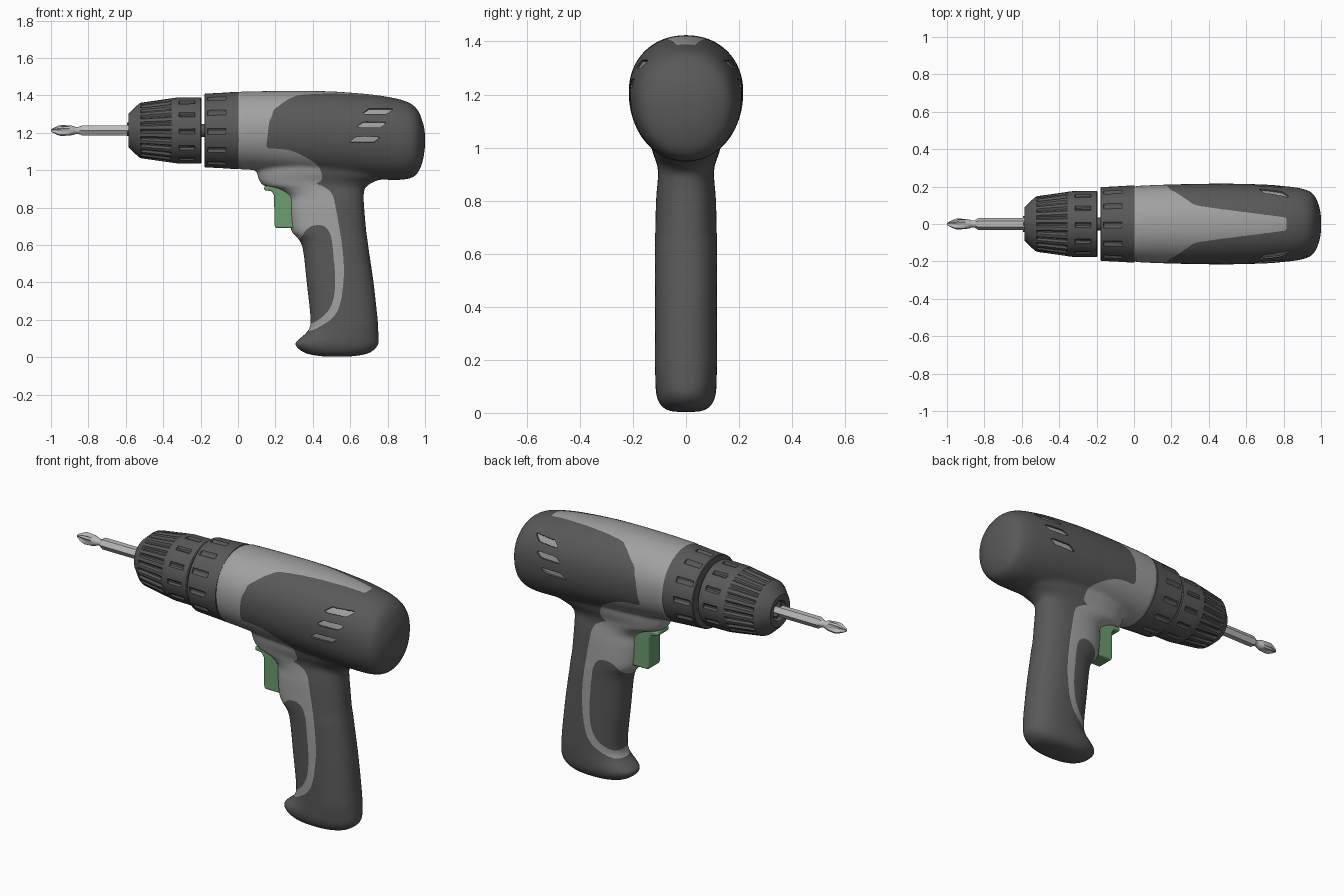
import bpy, bmesh, math
from mathutils import Vector, Matrix

if "Cube" in bpy.data.objects:
    bpy.data.objects.remove(bpy.data.objects["Cube"])

AXIS_Z = 1.212


def material(name, rgb):
    m = bpy.data.materials.new(name)
    m.diffuse_color = (*rgb, 1)
    m.use_nodes = True
    m.node_tree.nodes["Principled BSDF"].inputs["Base Color"].default_value = m.diffuse_color
    return m


DARK = material("dark_grey", (.1, .1, .1))
LIGHT = material("light_grey", (.36, .36, .36))
STEEL = material("steel", (.5, .5, .5))
GREEN = material("green", (.15, .34, .16))


def spline(pts, n=4):
    P = [Vector(p) for p in pts]
    P = [P[0]] + P + [P[-1]]
    out = []
    for a, b, c, d in zip(P, P[1:], P[2:], P[3:]):
        for k in range(n):
            t = k / n
            out.append(.5 * (2 * b + (c - a) * t + (2 * a - 5 * b + 4 * c - d) * t * t
                             + (3 * b - a - 3 * c + d) * t ** 3))
    return out + [P[-1]]


def skin(bm, rings):
    R = [[bm.verts.new(p) for p in ring] for ring in rings]
    n = len(R[0])
    for a, b in zip(R, R[1:]):
        for j in range(n):
            bm.faces.new((a[j], a[(j + 1) % n], b[(j + 1) % n], b[j]))
    bm.faces.new(R[0])
    bm.faces.new(R[-1])


def finish(name, bm, mats, angle=35):
    me = bpy.data.meshes.new(name)
    bmesh.ops.recalc_face_normals(bm, faces=bm.faces[:])
    bm.to_mesh(me)
    bm.free()
    ob = bpy.data.objects.new(name, me)
    bpy.context.collection.objects.link(ob)
    for m in mats:
        me.materials.append(m)
    bpy.ops.object.select_all(action='DESELECT')
    ob.select_set(True)
    bpy.context.view_layer.objects.active = ob
    bpy.ops.object.shade_smooth_by_angle(angle=math.radians(angle))
    return ob


def oval(n, power):
    for j in range(n):
        a = 2 * math.pi * j / n
        c, s = math.cos(a), math.sin(a)
        yield (math.copysign(abs(c) ** (2 / power), c), math.copysign(abs(s) ** (2 / power), s))


def lathe(name, profile, mat, segs, width=2):
    """Turn (x, radius, groove depth, groove period) about the drill axis."""
    bm = bmesh.new()
    rings = []
    for x, r, d, period in profile:
        ring = []
        for j in range(segs):
            a = 2 * math.pi * j / segs
            q = r - d if d and j % period < width else r
            ring.append((x, q * math.cos(a), AXIS_Z + q * math.sin(a)))
        rings.append(ring)
    skin(bm, rings)
    return finish(name, bm, [mat], 30)


def inside(poly, x, y):
    """Signed distance to a polygon, positive inside."""
    best, sign = 1e9, -1
    ax, ay = poly[-1]
    for bx, by in poly:
        ex, ey, wx, wy = bx - ax, by - ay, x - ax, y - ay
        t = max(0, min(1, (wx * ex + wy * ey) / (ex * ex + ey * ey + 1e-12)))
        dx, dy = wx - ex * t, wy - ey * t
        best = min(best, dx * dx + dy * dy)
        if (ay > y) != (by > y) and x < ax + ex * (y - ay) / ey:
            sign = -sign
        ax, ay = bx, by
    return sign * math.sqrt(best)


def paint(bm, f, index):
    """Cut the mesh along f = 0 and colour the side where f > 0."""
    val = {}
    for v in bm.verts:
        q = f(v.co)
        val[v] = 0 if abs(q) < .0012 else q
    for e in bm.edges[:]:
        a, b = e.verts
        if val[a] * val[b] < 0:
            _, nv = bmesh.utils.edge_split(e, a, val[a] / (val[a] - val[b]))
            val[nv] = 0
    bmesh.ops.connect_verts(bm, verts=[v for v in val if val[v] == 0])
    faces = [fc for fc in bm.faces if sum(val[v] for v in fc.verts) > 0]
    for fc in faces:
        fc.material_index = index
    return faces


# Housing: motor barrel (x, top, bottom, half width)
barrel = [(-.05, 1.39, 1.03, .18), (-.01, 1.40, 1.02, .19), (.005, 1.418, 1.005, .203),
          (.04, 1.42, 1.003, .205), (.12, 1.422, .998, .209), (.3, 1.424, .982, .214),
          (.5, 1.421, .965, .216), (.7, 1.406, .952, .211), (.8, 1.392, .948, .203),
          (.87, 1.377, .948, .195), (.92, 1.358, .956, .183), (.95, 1.335, .972, .168),
          (.97, 1.305, 1.0, .143), (.985, 1.265, 1.04, .11), (.995, 1.23, 1.085, .075),
          (1.0, 1.19, 1.13, .04)]
# Housing: handle (z, front x, back x, half width)
handle = [(.004, .45, .61, .05), (.018, .37, .69, .085), (.045, .322, .735, .105),
          (.075, .305, .752, .113), (.1, .33, .753, .115), (.14, .373, .75, .116),
          (.2, .388, .747, .117), (.4, .367, .725, .117), (.57, .348, .7, .117),
          (.63, .325, .692, .117), (.68, .283, .685, .116), (.8, .27, .675, .113),
          (.86, .266, .672, .108), (.9, .2, .677, .105), (.915, .14, .69, .106),
          (.94, .115, .73, .11), (.96, .107, .79, .118), (1.0, .1, .85, .13), (1.06, .1, .88, .13)]
bm = bmesh.new()
rings = []
for x, top, bot, w in spline(barrel):
    zc = bot + (top - bot) * .53
    rings.append([(x, w * c, zc + s * (top - zc if s > 0 else zc - bot)) for c, s in oval(72, 2.1)])
skin(bm, rings)
skin(bm, [[((a + b) / 2 + (b - a) / 2 * c, w * s, z) for c, s in oval(72, 2.4)]
          for z, a, b, w in spline(handle)])
housing = finish("housing", bm, [])
rm = housing.modifiers.new("fuse", 'REMESH')
rm.mode, rm.voxel_size = 'VOXEL', .011
sm = housing.modifiers.new("blend", 'SMOOTH')
sm.factor, sm.iterations = .5, 8
bm = bmesh.new()
bm.from_object(housing, bpy.context.evaluated_depsgraph_get())
bpy.data.objects.remove(housing)


def outline(curve, corners=()):
    return [(p[0], p[1]) for p in spline(curve, 3)] + list(corners)


# Two-tone panels: dark shell, grip pad, light wedge on top
shell = outline([(.2, 1.6), (.19, 1.33), (.168, 1.26), (.158, 1.18), (.155, 1.12), (.2, 1.115),
                 (.28, 1.105), (.36, 1.07), (.43, 1.02), (.45, .965), (.44, .938), (.42, .928),
                 (.46, .91), (.505, .87), (.53, .76), (.56, .57), (.565, .42), (.545, .28),
                 (.505, .21), (.44, .165), (.38, .14), (.25, .13)],
                [(.2, -.1), (1.2, -.1), (1.2, 1.6)])
pad = outline([(.31, .6), (.34, .645), (.37, .685), (.41, .705), (.46, .7), (.495, .655), (.51, .55),
               (.52, .41), (.51, .31), (.48, .245), (.43, .2), (.385, .18), (.3, .17)],
              [(.2, .17), (.2, .6)])
edge = outline([(.14, .22), (.19, .187), (.235, .163), (.3, .117), (.355, .096), (.62, .06), (.815, .035)])
wedge = edge + [(x, -y) for x, y in reversed(edge)]
vents = [[(x, z), (x + .135, z), (x + .175, z + .03), (x + .04, z + .03)]
         for x, z in ((.66, 1.3), (.628, 1.228), (.592, 1.148))]


def light(p):
    v = -max(inside(shell, p.x, p.z), inside(pad, p.x, p.z))
    return max(v, inside(wedge, p.x, p.y)) if p.z > 1.27 else v


def vent(p):
    if p.x < .5 or p.z < 1.05:
        return -1
    return max(inside(v, p.x, p.z) for v in vents)


paint(bm, light, 1)
slots = paint(bm, vent, 1)
bm.normal_update()
rim = bmesh.ops.inset_region(bm, faces=slots, thickness=.001, depth=-.008, use_boundary=True)
for fc in rim["faces"]:
    fc.material_index = 0
finish("housing", bm, [DARK, LIGHT], 40)

# Trigger
bm = bmesh.new()
side = [(.14, .892), (.14, .915), (.33, .915), (.33, .69), (.2, .69), (.195, .71), (.193, .865), (.18, .888)]
skin(bm, [[(x, y, z) for x, z in side] for y in (-.052, .052)])
trigger = finish("trigger", bm, [GREEN])
bv = trigger.modifiers.new("soft_edges", 'BEVEL')
bv.width, bv.segments = .008, 3

# Clutch collar, spindle and chuck
lathe("clutch_collar", [(-.18, .03, 0, 1), (-.18, .193, 0, 1), (-.176, .197, 0, 1), (-.162, .198, 0, 1),
                        (-.16, .198, .008, 10), (-.065, .203, .008, 10), (-.063, .203, 0, 1),
                        (-.004, .207, 0, 1), (.004, .207, 0, 1), (.004, .19, 0, 1)], DARK, 120)
lathe("spindle", [(-.21, .035, 0, 1), (-.17, .035, 0, 1)], DARK, 32)
lathe("chuck", [(-.55, .045, 0, 1), (-.582, .055, 0, 1), (-.586, .062, 0, 1), (-.586, .088, 0, 1),
                (-.58, .096, 0, 1), (-.532, .141, 0, 1), (-.52, .148, 0, 1), (-.51, .15, .011, 5),
                (-.37, .17, .011, 5), (-.355, .172, 0, 1), (-.333, .175, 0, 1), (-.316, .176, 0, 1),
                (-.314, .176, .008, 10), (-.232, .177, .008, 10), (-.23, .177, 0, 1),
                (-.2, .177, 0, 1), (-.195, .173, 0, 1), (-.195, .03, 0, 1)], DARK, 120)

# Chuck jaws
bm = bmesh.new()
for k in range(3):
    m = (Matrix.Translation((-.57, 0, AXIS_Z)) @ Matrix.Rotation(k * math.tau / 3, 4, 'X')
         @ Matrix.Translation((0, 0, .034)) @ Matrix.Diagonal((.045, .018, .02, 1)))
    bmesh.ops.create_cube(bm, size=1, matrix=m)
finish("chuck_jaws", bm, [DARK])

# Screwdriver bit: hexagonal shank and cross tip
lathe("bit_shank", [(-.54, .031, 0, 1), (-.835, .031, 0, 1), (-.848, .022, 0, 1)], STEEL, 6)
lathe("bit_tip", [(-.84, .024, 0, 1), (-.855, .018, 0, 1), (-.868, .018, 0, 1), (-.88, .024, 0, 1),
                  (-.9, .029, .002, 4), (-.945, .032, .014, 4), (-.96, .028, .014, 4),
                  (-.99, .013, .006, 4), (-1.0, .006, .002, 4)], STEEL, 16)
